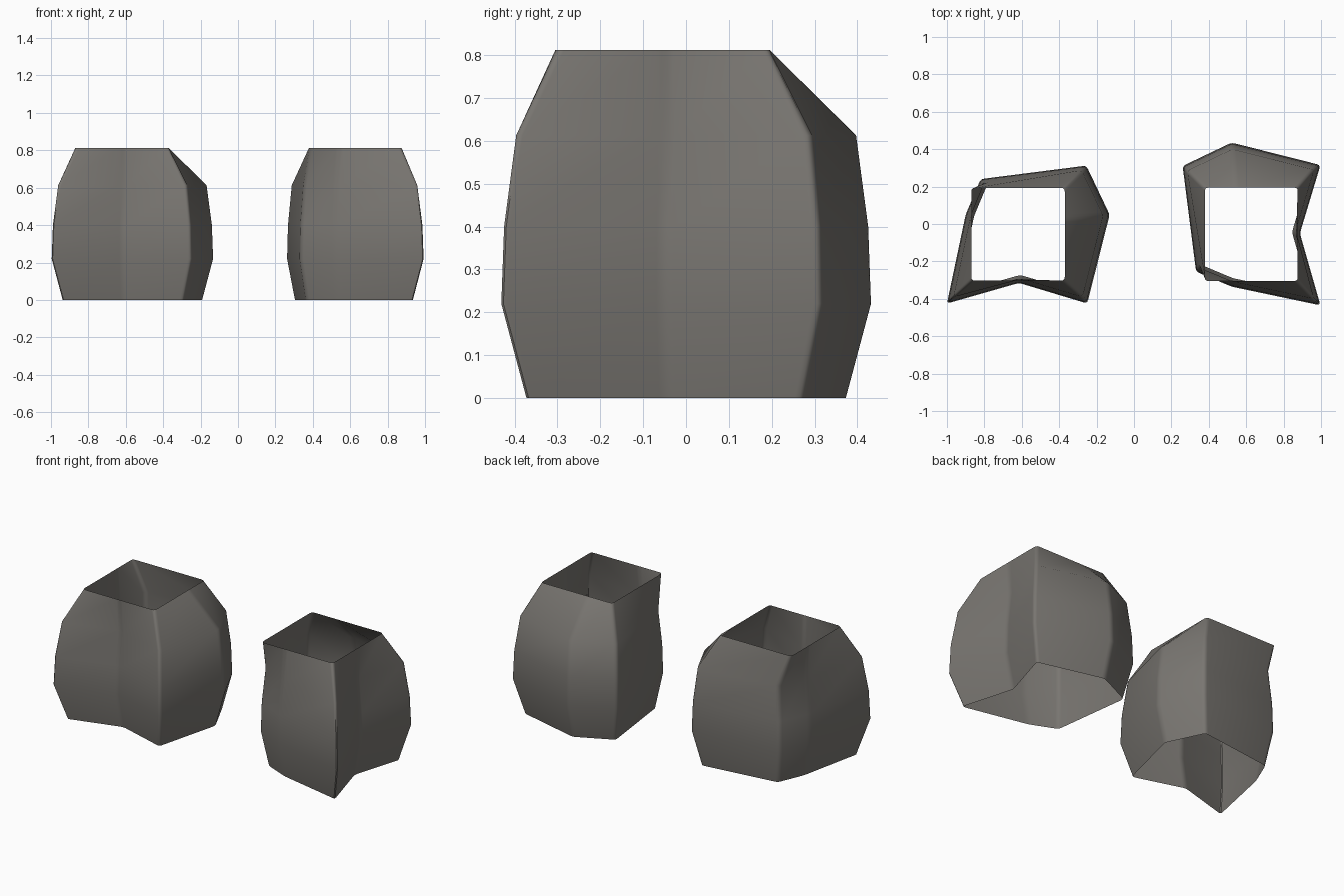
import bpy, bmesh, math
from mathutils import Vector, Matrix

if "Cube" in bpy.data.objects:
    bpy.data.objects.remove(bpy.data.objects["Cube"])

mat = bpy.data.materials.new("warm dark grey")
mat.diffuse_color = (0.19, 0.18, 0.165, 1)
mat.use_nodes = True
mat.node_tree.nodes["Principled BSDF"].inputs["Base Color"].default_value = mat.diffuse_color

# Irregular body outline (notch in front, bulge on the right) and the square
# mouth it blends into; the points of both lists correspond.
BODY = [(-0.435, -0.425), (-0.05, -0.315), (0.315, -0.425), (0.435, 0.05),
        (0.31, 0.312), (-0.255, 0.24), (-0.335, 0.05)]
MOUTH = [(-0.305, -0.303), (-0.05, -0.303), (0.195, -0.303), (0.195, 0.03),
         (0.195, 0.193), (-0.305, 0.193), (-0.305, 0.03)]
# (height, outline scale) of the barrel profile
PROFILE = [(0.0, 0.865), (0.22, 1.0), (0.40, 0.985), (0.613, 0.92)]


def rounded(points, r=0.02, steps=3):
    """Round every corner of a closed outline slightly."""
    pts = [Vector(p) for p in points]
    out = []
    for i, p in enumerate(pts):
        a = p + (pts[i - 1] - p).normalized() * r
        b = p + (pts[(i + 1) % len(pts)] - p).normalized() * r
        for k in range(steps + 1):
            t = k / steps
            out.append(a * (1 - t) ** 2 + p * 2 * t * (1 - t) + b * t * t)
    return out


def shell(name, x, turn):
    """Loft the open tube from the base to the square mouth."""
    bm = bmesh.new()
    rings = [(z, [(px * s, py * s) for px, py in BODY]) for z, s in PROFILE]
    rings.append((0.812, MOUTH))
    loops = [[bm.verts.new((p.x, p.y, z)) for p in rounded(o)] for z, o in rings]
    for low, high in zip(loops, loops[1:]):
        n = len(low)
        for i in range(n):
            j = (i + 1) % n
            bm.faces.new((low[i], low[j], high[j], high[i]))
    bm.transform(Matrix.Translation((x, 0, 0)) @ Matrix.Rotation(turn, 4, 'Z'))
    me = bpy.data.meshes.new(name)
    bm.to_mesh(me)
    bm.free()
    me.materials.append(mat)
    ob = bpy.data.objects.new(name, me)
    bpy.context.collection.objects.link(ob)
    bpy.ops.object.select_all(action='DESELECT')
    ob.select_set(True)
    bpy.context.view_layer.objects.active = ob
    bpy.ops.object.shade_smooth_by_angle(angle=math.radians(40))


# The right shell is the left one turned a quarter
shell("left_open_shell", -0.565, 0)
shell("right_open_shell", 0.572, math.pi / 2)
